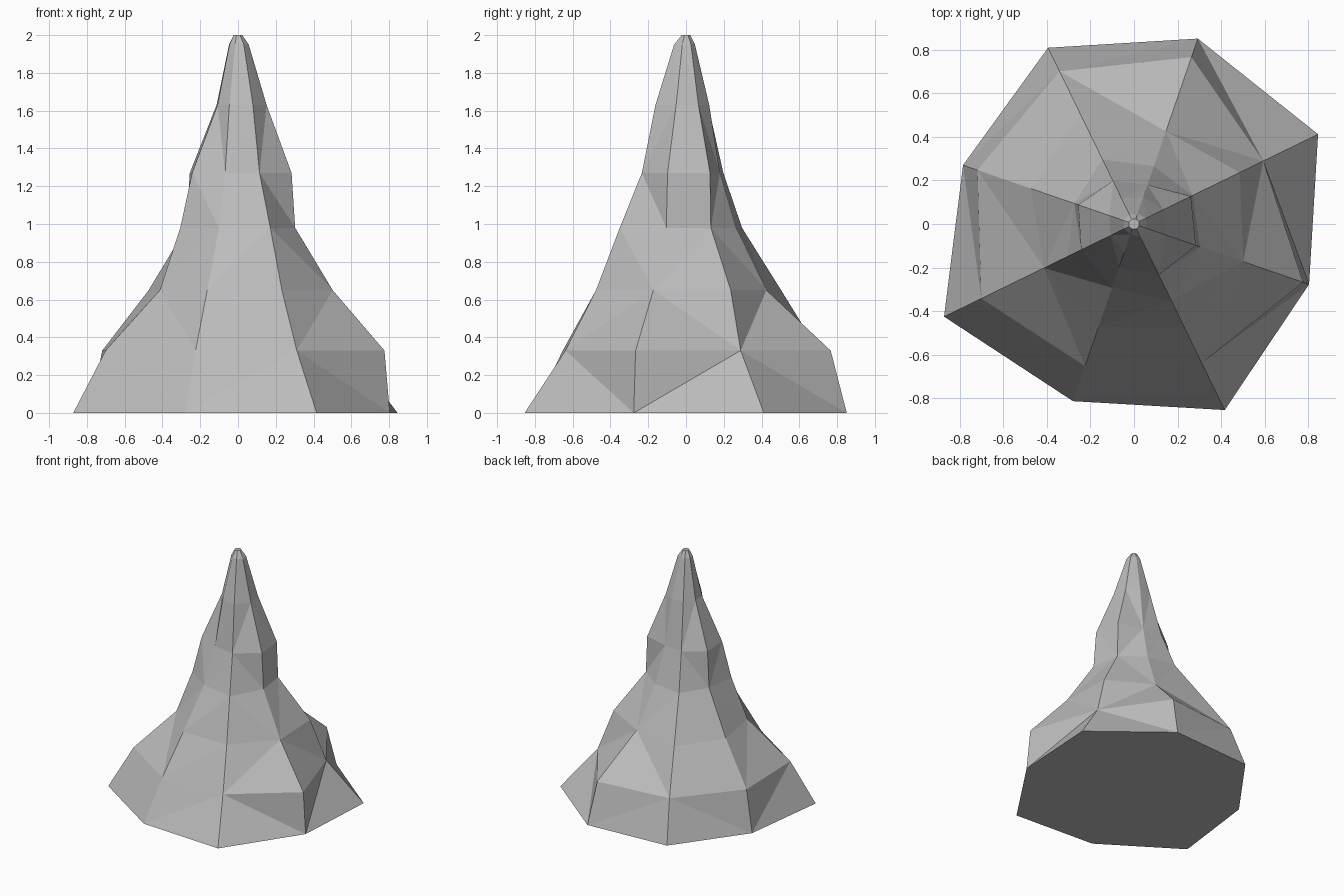
import bpy
import bmesh
from math import cos, sin, radians

# Remove the default cube
default_cube = bpy.data.objects.get("Cube")
if default_cube:
    bpy.data.objects.remove(default_cube, do_unlink=True)


def make_material(name, colour):
    material = bpy.data.materials.new(name)
    material.use_nodes = True
    material.diffuse_color = colour
    shader = material.node_tree.nodes["Principled BSDF"]
    shader.inputs["Base Color"].default_value = colour
    shader.inputs["Roughness"].default_value = 0.9
    return material


# Eight ridges of the spire, going round from the back left:
# distance from the axis, in hundredths, at each level from the ground up
RIDGES = [
    (94, 66, 54, 30, 29, 15, 6),
    (90, 81, 45, 28, 19, 13, 5),
    (90, 78, 56, 33, 22, 13, 5),
    (83, 76, 50, 29, 27, 12, 5),
    (97, 78, 46, 34, 27, 12, 5),
    (86, 69, 50, 31, 21, 14, 5),
    (95, 71, 53, 39, 26, 18, 7),
    (85, 82, 53, 32, 30, 16, 6),
]
FIRST_ANGLE = 26
LEVELS = (0, 0.33, 0.65, 0.98, 1.27, 1.63, 1.95)


def ridge_point(ridge, radius, height):
    angle = radians(FIRST_ANGLE + ridge * 360 / len(RIDGES))
    return radius * cos(angle), radius * sin(angle), height


def build_spire(name, material):
    bm = bmesh.new()

    # Rings of points, closed by a small blunt tip
    rings = []
    for level, height in enumerate(LEVELS):
        rings.append([
            bm.verts.new(ridge_point(ridge, radii[level] / 100, height))
            for ridge, radii in enumerate(RIDGES)
        ])
    rings.append([
        bm.verts.new(ridge_point(ridge, 0.025, 2))
        for ridge in range(len(RIDGES))
    ])

    # Rock walls between neighbouring rings, split into flat facets
    walls = []
    for lower, upper in zip(rings, rings[1:]):
        for i in range(len(lower)):
            j = (i + 1) % len(lower)
            walls.append(bm.faces.new((lower[i], lower[j], upper[j], upper[i])))
    bmesh.ops.triangulate(bm, faces=walls, quad_method="SHORT_EDGE")

    # Flat underside and tip
    bm.faces.new(list(reversed(rings[0])))
    bm.faces.new(rings[-1])
    bmesh.ops.recalc_face_normals(bm, faces=bm.faces[:])

    mesh = bpy.data.meshes.new(name)
    bm.to_mesh(mesh)
    bm.free()
    mesh.materials.append(material)
    spire = bpy.data.objects.new(name, mesh)
    bpy.context.collection.objects.link(spire)
    return spire


stone = make_material("stone grey", (0.5, 0.5, 0.5, 1))
build_spire("rock_spire", stone)
